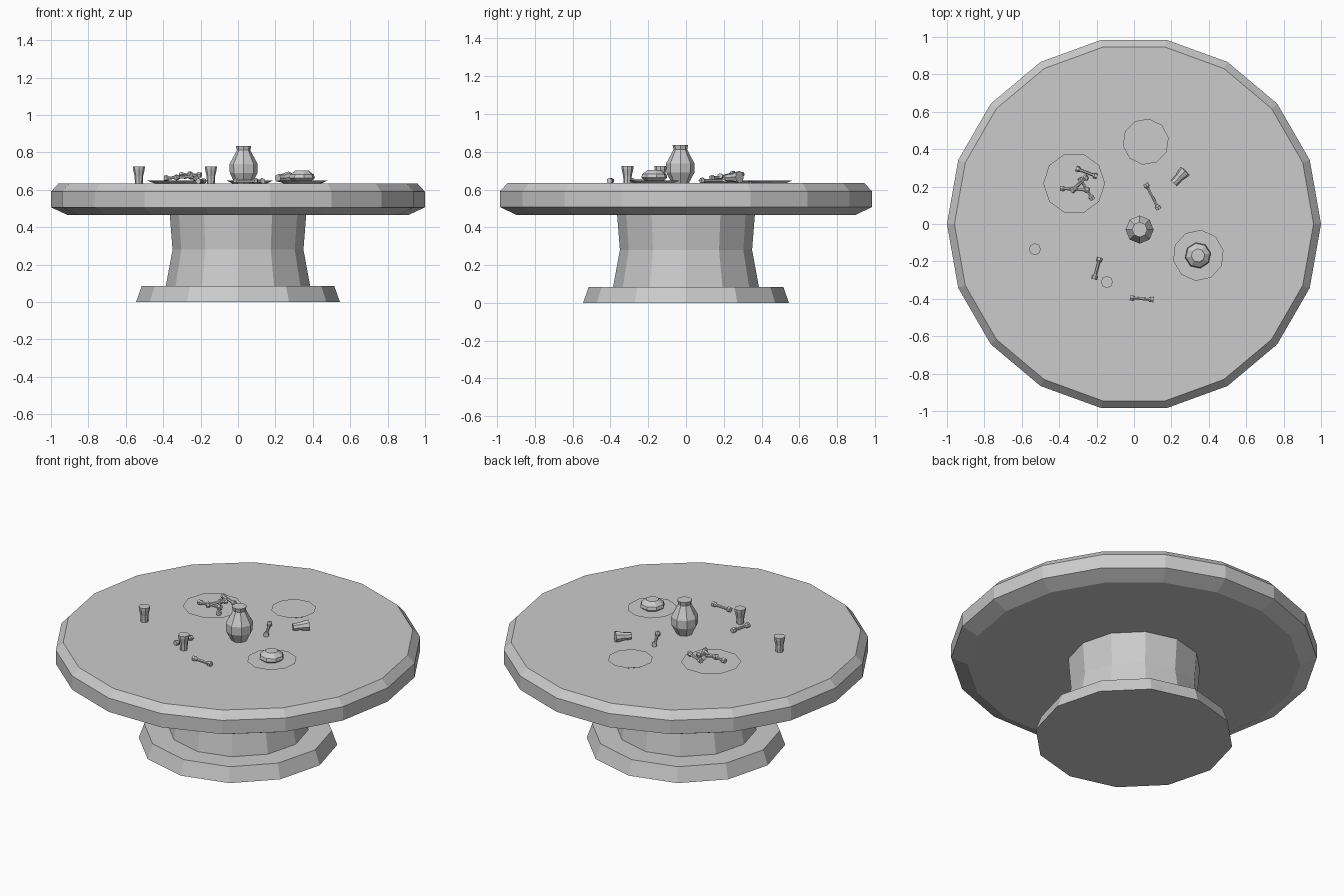
import bpy, bmesh
from math import cos, sin, pi, radians
from mathutils import Vector

if "Cube" in bpy.data.objects:
    bpy.data.objects.remove(bpy.data.objects["Cube"])


def lathe(name, profile, sides, start=(0, 0, 0), axis=(0, 0, 1), turn=0):
    """Capped faceted solid: profile is (radius, distance along axis)."""
    bm = bmesh.new()
    rot = Vector((0, 0, 1)).rotation_difference(Vector(axis).normalized())
    rings = []
    for r, h in profile:
        ring = []
        for i in range(sides):
            a = 2 * pi * i / sides + radians(turn)
            p = rot @ Vector((r * cos(a), r * sin(a), h))
            ring.append(bm.verts.new(p))
        rings.append(ring)
    for lo, hi in zip(rings, rings[1:]):
        for i in range(sides):
            j = (i + 1) % sides
            bm.faces.new((lo[i], lo[j], hi[j], hi[i]))
    bm.faces.new(rings[0][::-1])
    bm.faces.new(rings[-1])
    mesh = bpy.data.meshes.new(name)
    bm.to_mesh(mesh)
    bm.free()
    ob = bpy.data.objects.new(name, mesh)
    ob.location = start
    bpy.context.collection.objects.link(ob)
    return ob


def bone(name, a, b):
    a, b = Vector(a), Vector(b)
    n = (b - a).length
    lathe(name, [(.015, 0), (.016, .016), (.008, .027),
                 (.008, n - .027), (.016, n - .016), (.015, n)], 6, a, b - a)


TOP = .634

# Table
lathe("table_top", [(.91, .465), (1, .507), (1, .59), (.96, TOP)], 18)
lathe("pedestal", [(.387, .08), (.35, .28), (.365, .47)], 12)
lathe("foot", [(.545, 0), (.515, .085)], 12)

# Plates
for i, (x, y, r, t) in enumerate([(-.32, .217, .165, 0), (.063, .44, .124, 10),
                                  (.344, -.168, .137, 12)]):
    lathe(f"plate_{i + 1}", [(r * .75, 0), (r, .015)], 10, (x, y, TOP), turn=t)

# Vase and roast
lathe("vase", [(.045, 0), (.074, .055), (.075, .105), (.045, .16),
               (.036, .178), (.041, .201)], 8, (.03, -.03, TOP))
lathe("roast", [(.05, 0), (.07, .016), (.065, .034), (.036, .056)], 8,
      (.342, -.168, TOP + .013), turn=10)

# Cups: two standing, one tipped over
cup = [(.021, 0), (.023, .04), (.031, .075), (.032, .09)]
lathe("cup_1", cup, 8, (-.53, -.135, TOP))
lathe("cup_2", cup, 8, (-.145, -.31, TOP))
lathe("cup_tipped", cup, 8, (.213, .218, TOP + .028), (.68, .73, .04))

# Loose bones on the table
z = TOP + .013
bone("bone_1", (.062, .215, z), (.133, .077, z))
bone("bone_2", (-.182, -.18, z), (-.213, -.295, z))
bone("bone_3", (-.022, -.395, z), (.105, -.405, z))

# Bones piled on the plate
bone("plate_bone_1", (-.31, .297, .68), (-.197, .253, .68))
bone("plate_bone_2", (-.29, .245, .675), (-.22, .13, .66))
bone("plate_bone_3", (-.395, .19, .662), (-.24, .18, .672))
bone("plate_bone_4", (-.25, .255, .685), (-.335, .175, .665))
